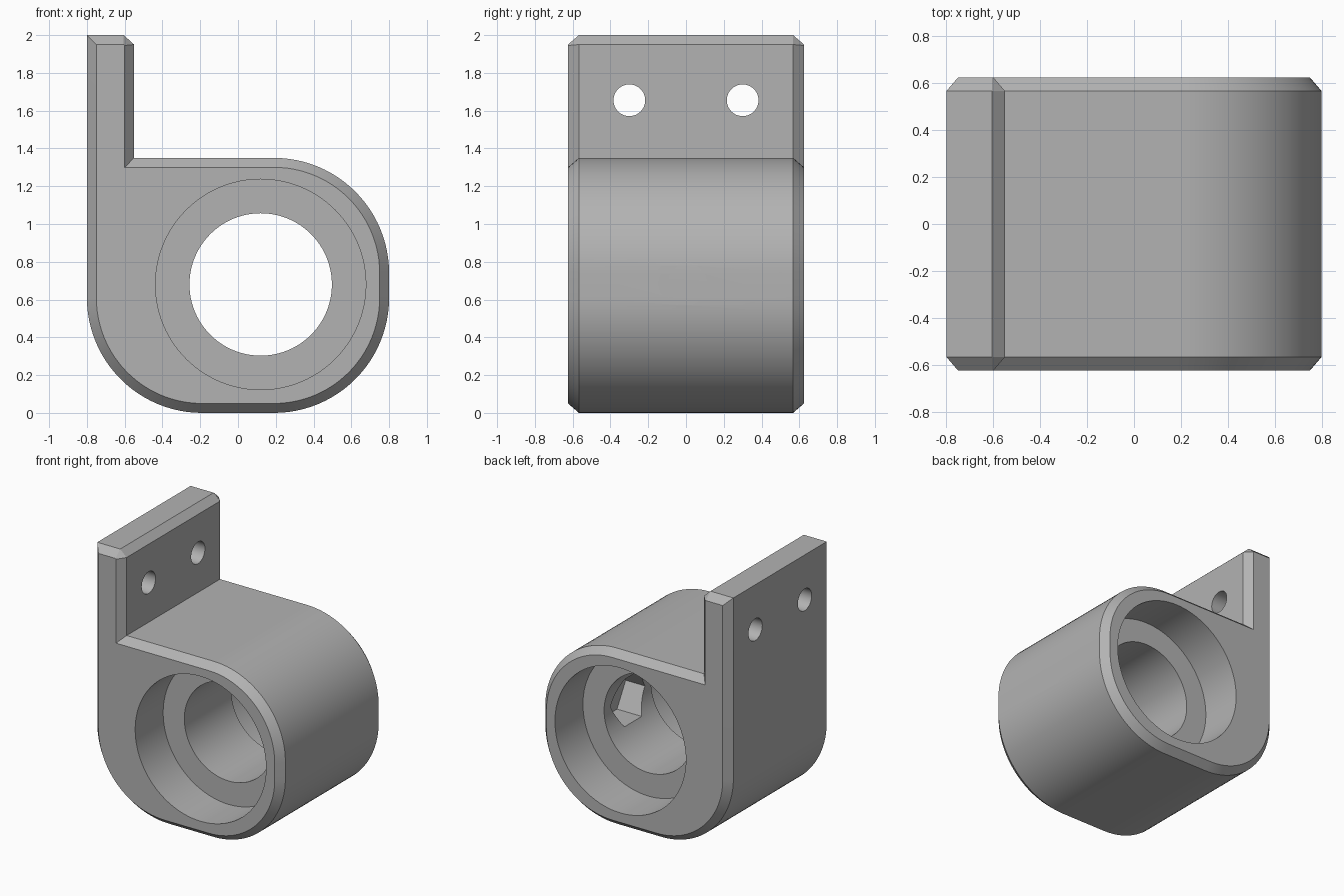
import bpy, bmesh
from math import sin, cos, pi, radians
from mathutils import Matrix

if "Cube" in bpy.data.objects:
    bpy.data.objects.remove(bpy.data.objects["Cube"])

grey = bpy.data.materials.new("plain grey")
grey.use_nodes = True
COLOUR = (0.45, 0.45, 0.45, 1)
grey.diffuse_color = COLOUR
grey.node_tree.nodes["Principled BSDF"].inputs["Base Color"].default_value = COLOUR


def add_object(name, bm):
    bmesh.ops.recalc_face_normals(bm, faces=bm.faces)
    mesh = bpy.data.meshes.new(name)
    bm.to_mesh(mesh)
    bm.free()
    mesh.materials.append(grey)
    obj = bpy.data.objects.new(name, mesh)
    bpy.context.collection.objects.link(obj)
    return obj


def arc(cx, cz, r, start, steps=24):
    """Quarter turn, clockwise from the start angle."""
    angles = [radians(start - 90 * i / steps) for i in range(steps + 1)]
    return [(cx + r * cos(a), cz + r * sin(a)) for a in angles]


def outline(d):
    """Bracket side profile, inset by d."""
    r = 0.61 - d
    tip = 0.055 - d
    return ([(-0.8 + d, 2 - d), (-0.605, 2 - d), (-0.605 + tip, 1.95 - d * 0.1),
             (-0.55 - d, 1.35 - d)]
            + arc(0.19, 0.74, r, 90) + arc(0.19, 0.61, r, 0)
            + arc(-0.19, 0.61, r, 270))


# Bracket body: profile extruded along y with chamfered ends
bm = bmesh.new()
rings = [[bm.verts.new((x, y, z)) for x, z in outline(d)]
         for y, d in ((-0.625, 0.05), (-0.567, 0), (0.567, 0), (0.625, 0.05))]
for a, b in zip(rings, rings[1:]):
    for i in range(len(a)):
        j = (i + 1) % len(a)
        bm.faces.new((a[i], a[j], b[j], b[i]))
bm.faces.new(rings[0])
bm.faces.new(rings[-1])
bracket = add_object("clamp_bracket", bm)


def cut(name, axis, centre, radius, depth, sides=64, turn=0):
    """Bore a prism or cylinder out of the bracket along x or y."""
    bm = bmesh.new()
    bmesh.ops.create_cone(bm, cap_ends=True, segments=sides, radius1=radius,
                          radius2=radius, depth=depth)
    spin = Matrix.Rotation(turn, 4, "Z")
    tilt = Matrix.Rotation(pi / 2, 4, "Y" if axis == "x" else "X")
    bm.transform(Matrix.Translation(centre) @ tilt @ spin)
    cutter = add_object(name, bm)
    mod = bracket.modifiers.new(name, "BOOLEAN")
    mod.operation = "DIFFERENCE"
    mod.solver = "EXACT"
    mod.object = cutter
    bpy.context.view_layer.objects.active = bracket
    bpy.ops.object.modifier_apply(modifier=mod.name)
    bpy.data.objects.remove(cutter)


# Main bore with a wider seat at each end
BX, BZ = 0.12, 0.68
cut("main_bore", "y", (BX, 0, BZ), 0.377, 2, 96)
for side in (-1, 1):
    cut("bearing_seat", "y", (BX, side * 0.785, BZ), 0.557, 1, 96)

# Set screw hole with a hexagonal nut pocket opening into the bore
cut("screw_hole", "x", (0.6, 0, BZ), 0.113, 0.8, 48)
cut("nut_pocket", "x", (0.43, 0, BZ), 0.21, 0.46, 6)

# Mounting holes through the upright plate
for side in (-1, 1):
    cut("mounting_hole", "x", (-0.7, side * 0.3, 1.655), 0.084, 0.8, 48)

# Smooth curved walls, crisp edges
bpy.ops.object.select_all(action="DESELECT")
bracket.select_set(True)
bpy.context.view_layer.objects.active = bracket
bpy.ops.object.shade_smooth_by_angle(angle=radians(25))
